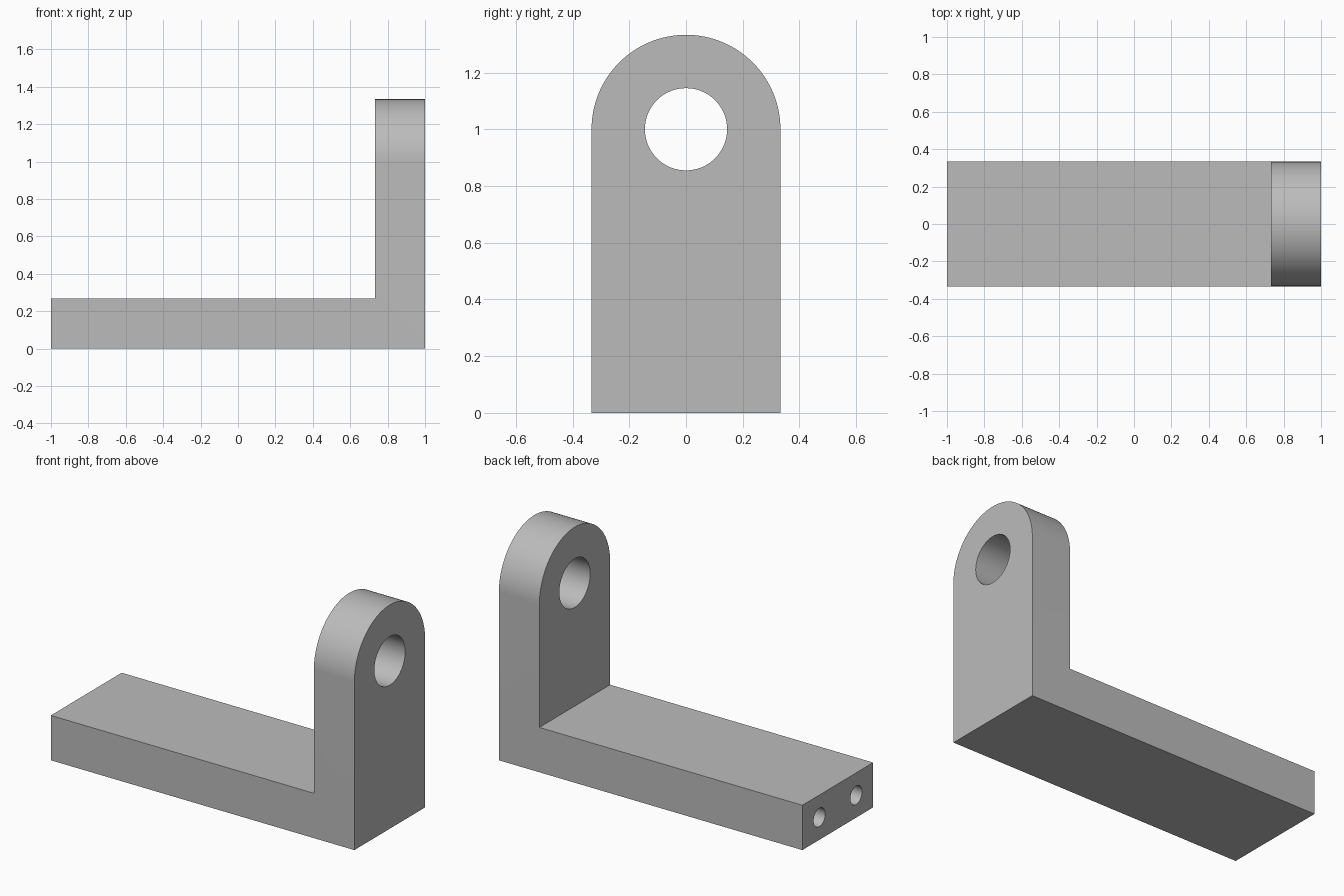
import bpy
import bmesh
from math import pi, cos, sin, radians
from mathutils import Matrix, Vector

# Remove the default cube
cube = bpy.data.objects.get("Cube")
if cube:
    bpy.data.objects.remove(cube, do_unlink=True)

THICK = 0.267      # plate thickness
HALF_W = 0.333     # half width, also the radius of the rounded top
EYE_Z = 1.0        # height of the pivot hole
EYE_R = 0.145

grey = bpy.data.materials.new("plain grey")
grey.use_nodes = True
colour = (0.5, 0.5, 0.5, 1)
grey.diffuse_color = colour
grey.node_tree.nodes["Principled BSDF"].inputs["Base Color"].default_value = colour


def finish(name, bm):
    bmesh.ops.recalc_face_normals(bm, faces=bm.faces)
    mesh = bpy.data.meshes.new(name)
    bm.to_mesh(mesh)
    bm.free()
    mesh.materials.append(grey)
    obj = bpy.data.objects.new(name, mesh)
    bpy.context.collection.objects.link(obj)
    return obj


def prism(name, points, sweep):
    """Extrude a closed outline along the sweep vector."""
    bm = bmesh.new()
    face = bm.faces.new([bm.verts.new(p) for p in points])
    new = bmesh.ops.extrude_face_region(bm, geom=[face])["geom"]
    verts = [v for v in new if isinstance(v, bmesh.types.BMVert)]
    bmesh.ops.translate(bm, verts=verts, vec=Vector(sweep))
    return finish(name, bm)


def rod(name, x0, x1, y, z, radius, sides):
    """Cylinder along x, used to drill a hole."""
    bm = bmesh.new()
    place = Matrix.Translation(((x0 + x1) / 2, y, z)) @ Matrix.Rotation(pi / 2, 4, 'Y')
    bmesh.ops.create_cone(bm, cap_ends=True, segments=sides, radius1=radius,
                          radius2=radius, depth=x1 - x0, matrix=place)
    return finish(name, bm)


def cut(obj, tool, operation):
    tool.hide_render = True
    mod = obj.modifiers.new(tool.name, 'BOOLEAN')
    mod.operation = operation
    mod.solver = 'EXACT'
    mod.object = tool
    bpy.ops.object.modifier_apply(modifier=mod.name)
    bpy.data.objects.remove(tool, do_unlink=True)


# L-shaped side profile, left wide so the arch outline trims it
inner = 1 - THICK
side = [(-1, 0), (1, 0), (1, 1.5), (inner, 1.5), (inner, THICK), (-1, THICK)]
bracket = prism("angle_bracket", [(x, -0.5, z) for x, z in side], (0, 1, 0))
bpy.context.view_layer.objects.active = bracket
bracket.select_set(True)

# Round-topped end profile sets the width and the rounded upright
steps = 64
arch = [(-1.2, HALF_W * cos(pi * i / steps), EYE_Z + HALF_W * sin(pi * i / steps))
        for i in range(steps + 1)]
arch += [(-1.2, -HALF_W, -0.2), (-1.2, HALF_W, -0.2)]
cut(bracket, prism("arch_trim", arch, (2.4, 0, 0)), 'INTERSECT')

# Pivot hole through the upright
cut(bracket, rod("pivot_hole", 0.6, 1.2, 0, EYE_Z, EYE_R, 64), 'DIFFERENCE')

# Pair of blind screw holes in the end of the base
for y in (-0.173, 0.173):
    cut(bracket, rod("screw_hole", -1.2, -0.5, y, THICK / 2, 0.055, 32), 'DIFFERENCE')

bpy.ops.object.shade_smooth_by_angle(angle=radians(30))
